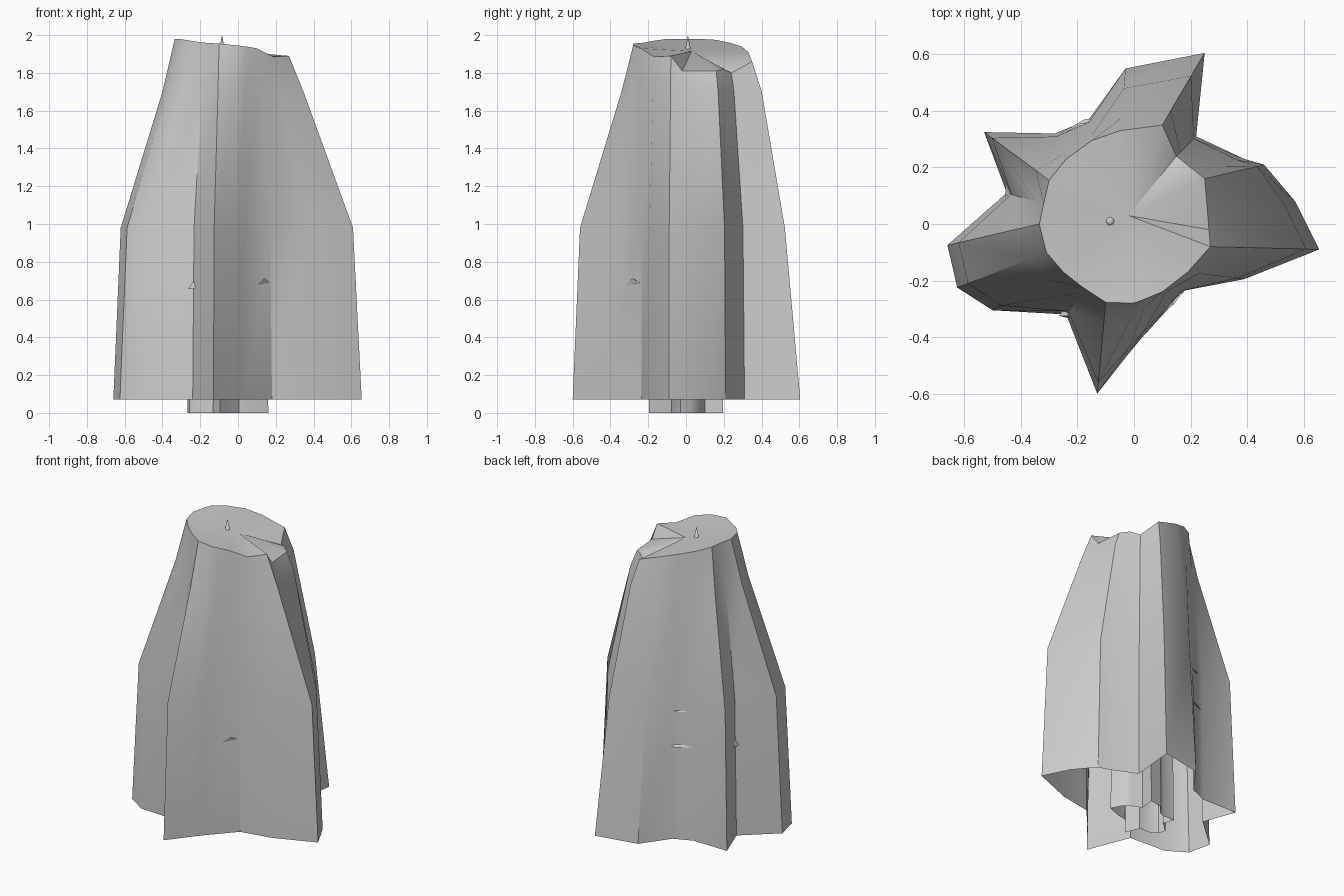
import bpy, bmesh
from mathutils import Vector

if "Cube" in bpy.data.objects:
    bpy.data.objects.remove(bpy.data.objects["Cube"])

grey = bpy.data.materials.new("soft_grey")
grey.diffuse_color = (0.6, 0.6, 0.6, 1)
grey.use_nodes = True
grey.node_tree.nodes["Principled BSDF"].inputs["Base Color"].default_value = grey.diffuse_color


def finish(bm, name, smooth=True):
    mesh = bpy.data.meshes.new(name)
    bm.to_mesh(mesh)
    bm.free()
    mesh.materials.append(grey)
    ob = bpy.data.objects.new(name, mesh)
    bpy.context.collection.objects.link(ob)
    if smooth:
        bpy.ops.object.select_all(action='DESELECT')
        ob.select_set(True)
        bpy.context.view_layer.objects.active = ob
        bpy.ops.object.shade_smooth_by_angle(angle=0.6)
    return ob


def loft(bm, rings, apex=None):
    """Skin between closed rings, with a fan to an optional apex."""
    rows = [[bm.verts.new(p) for p in ring] for ring in rings]
    n = len(rows[0])
    for low, high in zip(rows, rows[1:]):
        for i in range(n):
            j = (i + 1) % n
            bm.faces.new((low[i], low[j], high[j], high[i]))
    if apex:
        tip = bm.verts.new(apex)
        for i in range(n):
            bm.faces.new((rows[-1][i], rows[-1][(i + 1) % n], tip))


# each fold: hem x, hem y, crown x, crown y, crown z
folds = [
    (.655, -.09, .27, -.08, 1.89), (.57, .08, .265, -.02, 1.81),
    (.46, .21, .25, .16, 1.81), (.39, .23, .20, .20, 1.82),
    (.22, .31, .15, .24, 1.80), (.25, .605, .10, .35, 1.86),
    (-.03, .55, -.05, .33, 1.91), (-.16, .37, -.15, .295, 1.94),
    (-.28, .32, -.24, .23, 1.96), (-.53, .325, -.30, .155, 1.975),
    (-.45, .11, -.32, .07, 1.98), (-.66, -.075, -.335, 0, 1.98),
    (-.625, -.225, -.31, -.10, 1.98), (-.50, -.305, -.25, -.17, 1.97),
    (-.24, -.32, -.18, -.225, 1.96), (-.13, -.60, -.10, -.277, 1.955),
    (-.02, -.46, 0, -.28, 1.945), (.03, -.40, .04, -.265, 1.94),
    (.18, -.235, .10, -.24, 1.93), (.39, -.195, .19, -.17, 1.885),
]
hem = [Vector((f[0], f[1], 0.07)) for f in folds]
crown = [Vector(f[2:]) for f in folds]


def between(t, z, back_t=None):
    ring = []
    for a, b in zip(hem, crown):
        p = a.lerp(b, back_t if back_t and a.y > 0.5 else t)
        ring.append(Vector((p.x, p.y, z)))
    return ring


# draped outer shell, open at the hem
bm = bmesh.new()
loft(bm, [hem, between(0.12, 0.98, 0.32), between(0.8, 1.7), crown],
     (-.02, .03, 1.915))
finish(bm, "draped_shell")

# fluted inner trunk, open at the foot
bm = bmesh.new()


def trunk_ring(s, z):
    return [Vector((p.x * s - 0.053, p.y * s, z)) for p in hem]


loft(bm, [trunk_ring(0.326, 0), trunk_ring(0.31, 0.98),
          trunk_ring(0.18, 1.6), trunk_ring(0.03, 1.85)])
finish(bm, "inner_trunk")

# pointed tip above the crown
bm = bmesh.new()
bmesh.ops.create_cone(bm, cap_ends=True, segments=12, radius1=0.022,
                      radius2=0, depth=0.11)
bmesh.ops.translate(bm, verts=bm.verts, vec=(-0.085, 0.01, 1.945))
finish(bm, "trunk_tip")


def shard(name, points):
    """Thin sliver that pokes through the shell."""
    bm = bmesh.new()
    for p in points:
        bm.verts.new(p)
    res = bmesh.ops.convex_hull(bm, input=bm.verts)
    loose = [v for v in bm.verts if not v.link_faces]
    bmesh.ops.delete(bm, geom=loose, context='VERTS')
    bmesh.ops.recalc_face_normals(bm, faces=bm.faces)
    finish(bm, name, False)


shard("front_right_shard", [(.10, -.315, .675), (.17, -.245, .69),
                            (.14, -.285, .712), (.10, -.20, .68)])
shard("front_left_shard", [(-.265, -.325, .655), (-.22, -.335, .655),
                           (-.235, -.325, .70), (-.22, -.25, .66)])
shard("left_shard", [(-.455, .065, .67), (-.455, .135, .67),
                     (-.43, .13, .73), (-.36, .10, .68)])

# pair of slivers in the back fold
for name, z, k in (("lower_back_shard", .70, 1), ("upper_back_shard", .93, .7)):
    mid = Vector((-.215, .325, z))
    shard(name, [mid + Vector(o) * k for o in (
        (-.09, -.03, -.01), (.04, .045, -.015), (.085, .05, -.01),
        (.05, 0, .03), (-.05, -.035, .03), (.02, -.10, 0))])
